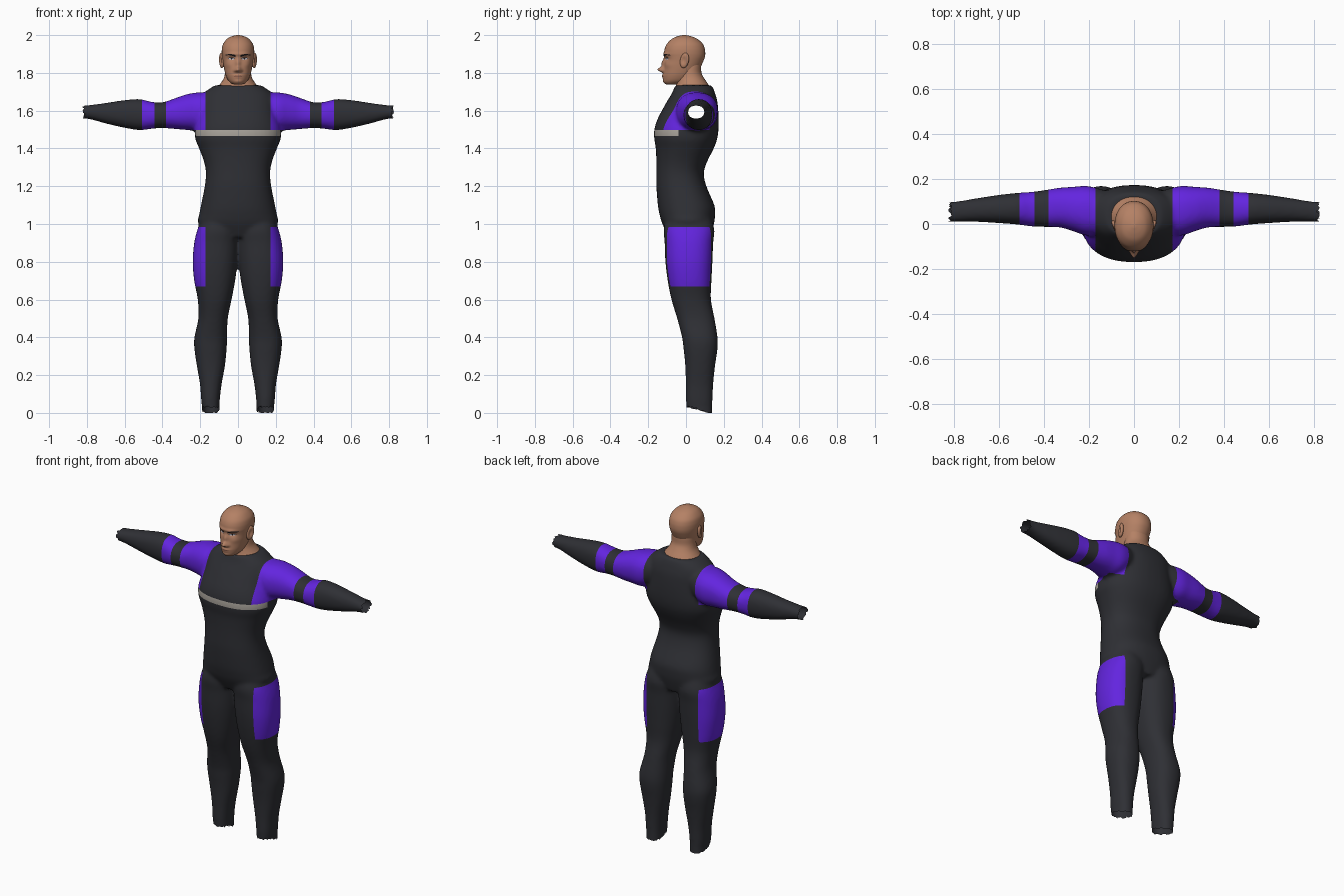
import bpy, bmesh, math, random
from mathutils import Matrix, Vector
from mathutils.bvhtree import BVHTree

if "Cube" in bpy.data.objects:
    bpy.data.objects.remove(bpy.data.objects["Cube"])

random.seed(4)


def material(name, rgb):
    m = bpy.data.materials.new(name)
    m.diffuse_color = (*rgb, 1)
    m.use_nodes = True
    m.node_tree.nodes["Principled BSDF"].inputs["Base Color"].default_value = m.diffuse_color
    return m


SUIT = material("charcoal suit", (0.028, 0.029, 0.035))
PURPLE = material("purple panel", (0.125, 0.018, 0.74))
STRIPE = material("grey stripe", (0.40, 0.37, 0.33))
SKIN = material("skin", (0.46, 0.22, 0.13))
HAIR = material("black brow", (0.012, 0.010, 0.012))
WHITE = material("eye white", (0.55, 0.57, 0.66))
LIPS = material("lip", (0.33, 0.14, 0.09))


def spline(rows, sub):
    """Smooth in-between cross-sections."""
    out = []
    for i in range(len(rows) - 1):
        p = [rows[min(max(i + k, 0), len(rows) - 1)] for k in (-1, 0, 1, 2)]
        for s in range(sub):
            t = s / sub
            out.append([0.5 * (2 * b + (c - a) * t + (2 * a - 5 * b + 4 * c - d) * t * t
                               + (3 * b - a - 3 * c + d) * t ** 3) for a, b, c, d in zip(*p)])
    return out + [list(rows[-1])]


def loft(bm, rows, axis='z', side=1, n=40, power=2.3, sub=4):
    """Capped loft of superellipses; a row is (position, low a, high a, low b, high b)."""
    rings = []
    for t, a0, a1, b0, b1 in spline(rows, sub):
        ring = []
        for k in range(n):
            ang = 2 * math.pi * k / n
            c, s = math.cos(ang), math.sin(ang)
            a = (a0 + a1) / 2 + (a1 - a0) / 2 * math.copysign(abs(c) ** (2 / power), c)
            b = (b0 + b1) / 2 + (b1 - b0) / 2 * math.copysign(abs(s) ** (2 / power), s)
            ring.append(bm.verts.new((side * a, b, t) if axis == 'z' else (side * t, a, b)))
        rings.append(ring)
    for r, q in zip(rings, rings[1:]):
        for k in range(n):
            bm.faces.new((r[k], r[(k + 1) % n], q[(k + 1) % n], q[k]))
    bm.faces.new(rings[0])
    bm.faces.new(rings[-1])


def finish(name, bm, mats, recalc=True):
    if recalc:
        bmesh.ops.recalc_face_normals(bm, faces=bm.faces[:])
    me = bpy.data.meshes.new(name)
    bm.to_mesh(me)
    bm.free()
    for m in mats:
        me.materials.append(m)
    me.shade_smooth()
    ob = bpy.data.objects.new(name, me)
    bpy.context.collection.objects.link(ob)
    return ob


# Body suit: torso, legs and arms fused into one skin
torso = [(z, -w, w, f, b) for z, w, f, b in (
    (.93, .12, -.09, .13), (1.0, .208, -.125, .148), (1.05, .205, -.14, .154),
    (1.1, .196, -.149, .15), (1.2, .176, -.157, .108), (1.27, .17, -.157, .094),
    (1.33, .18, -.157, .112), (1.4, .206, -.16, .147), (1.45, .226, -.168, .165),
    (1.5, .228, -.168, .172), (1.55, .216, -.153, .173), (1.6, .203, -.128, .171),
    (1.65, .195, -.10, .166), (1.69, .182, -.076, .155), (1.717, .15, -.064, .145),
    (1.735, .12, -.058, .135))]
leg = [(1.04, .01, .19, -.10, .13), (.97, -.002, .215, -.118, .15), (.9, -.002, .232, -.113, .144),
       (.8, .003, .24, -.109, .14), (.7, .015, .232, -.097, .135), (.6, .034, .213, -.077, .132),
       (.5, .054, .21, -.047, .151), (.4, .058, .231, -.021, .167), (.34, .06, .231, -.013, .167),
       (.25, .069, .218, -.004, .154), (.15, .087, .201, -.001, .144), (.06, .097, .194, 0, .14),
       (-.03, .1, .182, .01, .138)]
arm = [(.10, -.03, .14, 1.55, 1.69), (.2, -.052, .168, 1.497, 1.697), (.27, -.032, .165, 1.498, 1.687),
       (.33, -.015, .161, 1.503, 1.667), (.4, -.013, .15, 1.508, 1.644), (.46, -.01, .142, 1.504, 1.647),
       (.52, -.002, .138, 1.497, 1.661), (.6, .004, .129, 1.509, 1.656), (.7, .01, .114, 1.532, 1.641),
       (.78, .01, .101, 1.554, 1.63), (.84, .008, .096, 1.562, 1.624)]
bm = bmesh.new()
loft(bm, torso)
for side in (1, -1):
    loft(bm, leg, side=side)
    loft(bm, arm, 'x', side)
suit = finish("body_suit", bm, [])
rm = suit.modifiers.new("fuse", 'REMESH')
rm.mode = 'VOXEL'
rm.voxel_size = 0.01
sm = suit.modifiers.new("soften", 'SMOOTH')
sm.factor = 0.5
sm.iterations = 7
fused = bpy.data.meshes.new_from_object(suit.evaluated_get(bpy.context.evaluated_depsgraph_get()))
suit.modifiers.clear()
bm = bmesh.new()
bm.from_mesh(fused)


def cut(co, no, clear=False):
    bmesh.ops.bisect_plane(bm, geom=bm.verts[:] + bm.edges[:] + bm.faces[:], dist=1e-4,
                           plane_co=co, plane_no=no, clear_outer=clear)


# Open ragged cuffs and hems
for side in (1, -1):
    cut((side * .805, 0, 0), (side, 0, 0), True)
cut((0, 0, .03), (0, 0, -1), True)
for v in {v for e in bm.edges if e.is_boundary for v in e.verts}:
    if v.co.z < .1:
        v.co.z = max(0, .034 - .3 * max(0, v.co.y - .02) + random.uniform(-.008, .004))
    elif abs(v.co.x) > .7:
        v.co.x += math.copysign(random.uniform(.004, .02), v.co.x)

# Crisp borders for the coloured panels
for x in (.172, .38, .442, .508):
    for side in (1, -1):
        cut((side * x, 0, 0), (1, 0, 0))
for z in (.67, .985, 1.465, 1.497):
    cut((0, 0, z), (0, 0, 1))
cut((0, -.04, 0), (0, 1, 0))
for f in bm.faces:
    c = f.calc_center_median()
    x = abs(c.x)
    sleeve = c.z > 1.497 and (.172 < x < .38 or .442 < x < .508)
    sleeve = sleeve or (c.z > 1.4 and .25 < x < .38) or (c.z > 1.4 and .442 < x < .508)
    thigh = .67 < c.z < .985 and x > .172
    stripe = 1.465 < c.z < 1.497 and c.y < -.04 and x < .25
    f.material_index = 1 if sleeve or thigh else 2 if stripe else 0
bm.to_mesh(fused)
bm.free()
for m in (SUIT, PURPLE, STRIPE):
    fused.materials.append(m)
fused.shade_smooth()
suit.data = fused

# Neck flaring into the shoulders
bm = bmesh.new()
loft(bm, [(z, -w, w, f, b) for z, w, f, b in (
    (1.69, .118, -.058, .132), (1.722, .11, -.056, .127), (1.742, .094, -.052, .116),
    (1.77, .076, -.047, .097), (1.8, .069, -.04, .082), (1.84, .066, -.03, .08),
    (1.87, .06, -.02, .075))], power=2.1)
finish("neck", bm, [SKIN])

# Head, with the face shaped by soft pushes (x, z, width, height, depth)
bm = bmesh.new()
loft(bm, [(z, -w, w, f, b) for z, w, f, b in (
    (1.738, .02, -.10, -.04), (1.745, .036, -.112, -.01), (1.76, .052, -.119, .025),
    (1.785, .064, -.121, .05), (1.81, .071, -.119, .066), (1.84, .077, -.116, .082),
    (1.865, .081, -.114, .093), (1.885, .084, -.115, .1), (1.905, .086, -.116, .102),
    (1.93, .085, -.112, .099), (1.955, .078, -.1, .088), (1.98, .058, -.075, .06),
    (1.993, .035, -.047, .03), (2.0, .008, -.018, 0))], n=72, power=2.15, sub=6)
pushes = [(0, 1.852, .011, .024, -.014), (0, 1.818, .013, .013, -.032),
          (0, 1.786, .024, .006, -.006), (0, 1.774, .02, .005, -.004), (0, 1.755, .022, .011, -.004)]
for s in (1, -1):
    pushes += [(s * .015, 1.812, .008, .008, -.011), (s * .034, 1.876, .02, .012, .009),
               (s * .03, 1.899, .028, .009, -.006), (s * .052, 1.842, .018, .016, -.004)]
for v in bm.verts:
    if v.co.y < -.03:
        v.co.y += sum(d * math.exp(-((v.co.x - x) / w) ** 2 - ((v.co.z - z) / h) ** 2)
                      for x, z, w, h, d in pushes)
face = BVHTree.FromBMesh(bm)
finish("head", bm, [SKIN])


def patch(name, mat, x0, x1, mid, half, lift, side=1, nu=14, nv=4):
    """Thin coloured plate hugging the face."""
    pm = bmesh.new()
    grid = []
    for i in range(nu + 1):
        u = i / nu
        row = []
        for j in range(nv + 1):
            x = side * (x0 + (x1 - x0) * u)
            z = mid(u) + half(u) * (2 * j / nv - 1)
            hit = face.ray_cast(Vector((x, -1, z)), Vector((0, 1, 0)))[0]
            row.append(pm.verts.new((x, (hit.y if hit else -.1) - lift, z)))
        grid.append(row)
    for i in range(nu):
        for j in range(nv):
            q = [grid[i][j], grid[i + 1][j], grid[i + 1][j + 1], grid[i][j + 1]]
            pm.faces.new(q if side > 0 else q[::-1])
    finish(name, pm, [mat], recalc=False)


def bulge(h):
    return lambda u: h * max(.03, math.sin(math.pi * u)) ** .7


# Facial details and ears
for s, tag in ((1, "left"), (-1, "right")):
    patch(tag + "_brow", HAIR, .012, .066, lambda u: 1.888 + .026 * u - .02 * u * u,
          lambda u: .0052 * (1 - .65 * u), .002, s)
    patch(tag + "_eye", WHITE, .018, .05, lambda u: 1.874 + .002 * u, bulge(.0055), .0015, s)
    patch(tag + "_iris", HAIR, .029, .039, lambda u: 1.8755, bulge(.0048), .0025, s)
    patch(tag + "_lash", HAIR, .015, .054,
          lambda u: 1.8745 + .002 * u + .0055 * math.sin(math.pi * u), lambda u: .0014, .003, s)
    bm = bmesh.new()
    bmesh.ops.create_uvsphere(bm, u_segments=24, v_segments=16, radius=1)
    place = (Matrix.Translation((.087, -.008, 1.866)) @ Matrix.Rotation(math.radians(-18), 4, 'Z')
             @ Matrix.Rotation(math.radians(-12), 4, 'X') @ Matrix.Diagonal((.013, .024, .041, 1)))
    for v in bm.verts:
        if v.co.x > .2:
            v.co.x -= .9 * math.exp(-(math.hypot(v.co.y + .1, v.co.z) / .5) ** 2)
        v.co = place @ v.co
        v.co.x *= s
    finish(tag + "_ear", bm, [SKIN])
patch("lips", LIPS, -.023, .023, lambda u: 1.781, bulge(.006), .0012)
